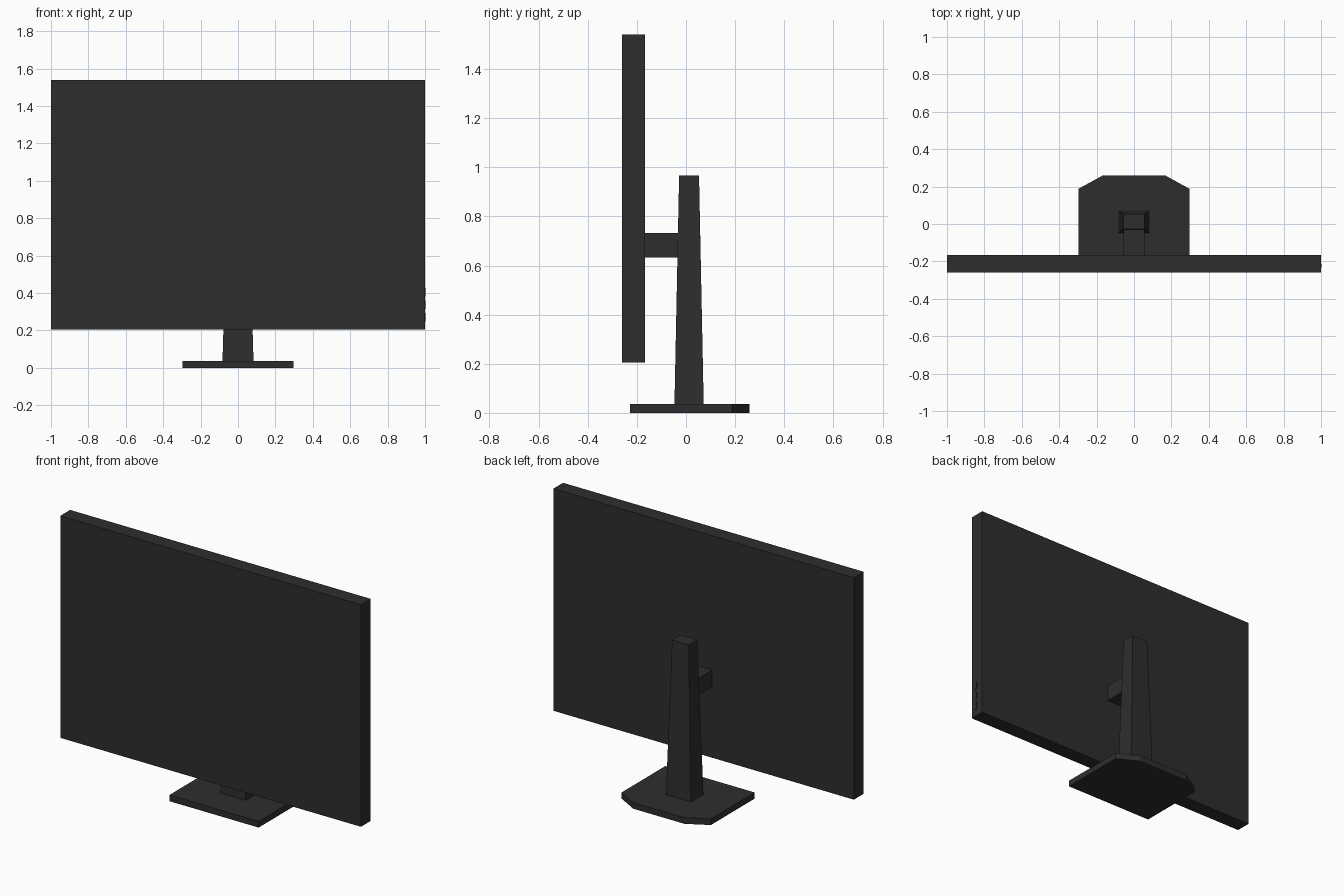
import bpy, bmesh

if "Cube" in bpy.data.objects:
    bpy.data.objects.remove(bpy.data.objects["Cube"])

mat = bpy.data.materials.new("charcoal plastic")
mat.diffuse_color = (0.027, 0.027, 0.027, 1)
mat.use_nodes = True
mat.node_tree.nodes["Principled BSDF"].inputs["Base Color"].default_value = mat.diffuse_color


def loft(name, bottom, top, z0, z1):
    """Solid between two matching outlines at heights z0 and z1."""
    bm = bmesh.new()
    lo = [bm.verts.new((x, y, z0)) for x, y in bottom]
    hi = [bm.verts.new((x, y, z1)) for x, y in top]
    bm.faces.new(lo[::-1])
    bm.faces.new(hi)
    n = len(lo)
    for i in range(n):
        j = (i + 1) % n
        bm.faces.new((lo[i], lo[j], hi[j], hi[i]))
    bmesh.ops.recalc_face_normals(bm, faces=bm.faces)
    me = bpy.data.meshes.new(name)
    bm.to_mesh(me)
    bm.free()
    me.materials.append(mat)
    ob = bpy.data.objects.new(name, me)
    bpy.context.collection.objects.link(ob)
    return ob


def rect(x0, x1, y0, y1):
    return [(x0, y0), (x1, y0), (x1, y1), (x0, y1)]


def box(name, x0, x1, y0, y1, z0, z1):
    r = rect(x0, x1, y0, y1)
    return loft(name, r, r, z0, z1)


# Flat screen panel
box("screen_panel", -1, 1, -0.26, -0.167, 0.205, 1.54)

# Base plate with clipped rear corners
plate = [(-0.297, -0.228), (0.297, -0.228), (0.297, 0.188),
         (0.17, 0.258), (-0.17, 0.258), (-0.297, 0.188)]
loft("base_plate", plate, plate, 0, 0.037)

# Tapered column
loft("stand_column", rect(-0.083, 0.083, -0.047, 0.072),
     rect(-0.055, 0.055, -0.028, 0.053), 0.037, 0.967)

# Arm joining column and screen
box("mount_arm", -0.057, 0.057, -0.169, -0.02, 0.632, 0.732)

# Three control buttons on the right edge
for i in range(3):
    z = 0.249 + i * 0.066
    box(f"side_button_{i + 1}", 0.998, 1.002, -0.232, -0.215, z, z + 0.045)
